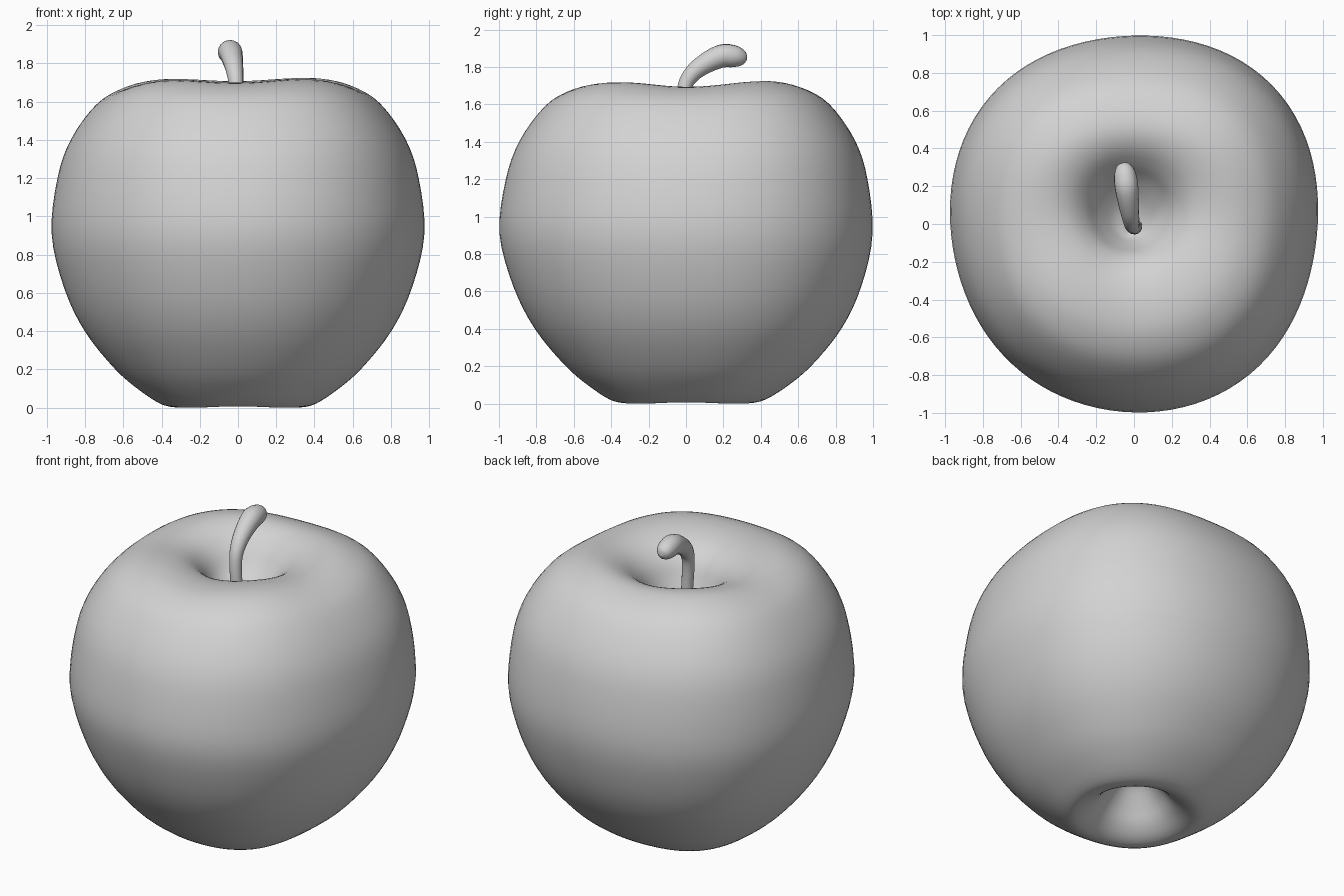
import bpy, bmesh
from math import cos, sin, pi, tau
from mathutils import Vector

default_cube = bpy.data.objects.get("Cube")
if default_cube:
    bpy.data.objects.remove(default_cube)


def make_material(name, value):
    material = bpy.data.materials.new(name)
    material.use_nodes = True
    colour = (value, value, value, 1)
    material.diffuse_color = colour
    for node in material.node_tree.nodes:
        if node.type == 'BSDF_PRINCIPLED':
            node.inputs["Base Color"].default_value = colour
    return material


def smooth_path(points, steps):
    """Run a smooth spline through all the points."""
    points = [Vector(p) for p in points]
    padded = [points[0]] + points + [points[-1]]
    result = []
    for a, b, c, d in zip(padded, padded[1:], padded[2:], padded[3:]):
        for i in range(steps):
            t = i / steps
            result.append((b * 2 + (c - a) * t
                           + (a * 2 - b * 5 + c * 4 - d) * t * t
                           + (b * 3 - a - c * 3 + d) * t ** 3) / 2)
    return result + [points[-1]]


def body_point(radius, height, angle):
    """Place a profile point, with uneven, lobed sides and rims."""
    diagonal = angle - pi / 4
    lobes = cos(4 * diagonal)
    spread = min(1, radius / 0.5)
    upper = max(0, height - 1) / 0.7
    flank = max(0, 1 - height / 0.9)
    lower = max(0, 1 - height / 0.5)
    # Sides are squarish and bulge unevenly along the diagonals
    bulge = (0.014 * (cos(diagonal) + cos(3 * diagonal))
             + (0.005 + 0.003 * upper) * (sin(diagonal) - sin(3 * diagonal))
             - 0.0125 * cos(2 * angle)
             + (0.012 + 0.01 * upper) * (1 + lobes)
             + (0.012 * upper + 0.025 * flank) * sin(angle))
    r = radius * (1 + bulge * spread)
    # Rims rise and fall with the lobes
    rise = 0.011 * lobes + 0.006 * cos(diagonal) - 0.007 * cos(2 * angle)
    z = height + spread * (upper * rise - lower * 0.005 * lobes)
    # The top hollow slants: its rim sits further back than its bottom
    fade = max(0, 1 - radius / 0.6) ** 2 * upper
    back = (0.9 * radius - 0.1 * max(0, 1 - radius / 0.2)) * fade
    return Vector((r * cos(angle) - 0.05 * fade, r * sin(angle) + back, z))


skin = make_material("plain grey", 0.65)

# Fruit body: half outline from the bottom hollow to the top hollow
outline = [(0, 0.27), (0.08, 0.25), (0.16, 0.16), (0.23, 0.07), (0.31, 0.014),
           (0.39, 0.009), (0.51, 0.08), (0.65, 0.2), (0.81, 0.4), (0.92, 0.63),
           (0.985, 0.91), (0.955, 1.2), (0.885, 1.41), (0.75, 1.6), (0.61, 1.685),
           (0.47, 1.707), (0.34, 1.675), (0.245, 1.6), (0.17, 1.49),
           (0.085, 1.4), (0, 1.37)]
profile = smooth_path(outline, 4)
segments = 96

bm = bmesh.new()
rings = [[bm.verts.new(body_point(r, z, tau * i / segments)) for i in range(segments)]
         for r, z in profile[1:-1]]
for below, above in zip(rings, rings[1:]):
    for i in range(segments):
        j = (i + 1) % segments
        bm.faces.new((below[i], below[j], above[j], above[i]))
for ring, (r, z) in ((rings[0], profile[0]), (rings[-1], profile[-1])):
    pole = bm.verts.new(body_point(0, z, 0))
    for i in range(segments):
        bm.faces.new((pole, ring[i], ring[(i + 1) % segments]))
bmesh.ops.recalc_face_normals(bm, faces=bm.faces)
for face in bm.faces:
    face.smooth = True
mesh = bpy.data.meshes.new("fruit_body")
bm.to_mesh(mesh)
bm.free()
mesh.materials.append(skin)
body = bpy.data.objects.new("fruit_body", mesh)
bpy.context.collection.objects.link(body)

# Stem: tapered tube that leans back and ends in a rounded knob
# Each point is x, y, z and the tube radius
stem_points = [(0.01, -0.01, 1.34, 0.035), (0.005, -0.02, 1.5, 0.035),
               (-0.009, -0.01, 1.68, 0.038), (-0.018, 0.035, 1.765, 0.046),
               (-0.029, 0.11, 1.822, 0.055), (-0.039, 0.19, 1.858, 0.062),
               (-0.046, 0.25, 1.858, 0.06), (-0.05, 0.29, 1.85, 0.049),
               (-0.051, 0.315, 1.843, 0.03), (-0.052, 0.326, 1.84, 0.002)]
curve = bpy.data.curves.new("stem", 'CURVE')
curve.dimensions = '3D'
curve.bevel_depth = 1
curve.bevel_resolution = 6
curve.use_fill_caps = True
stem_path = smooth_path(stem_points, 5)
spline = curve.splines.new('POLY')
spline.points.add(len(stem_path) - 1)
for point, (x, y, z, radius) in zip(spline.points, stem_path):
    point.co = (x, y, z, 1)
    point.radius = max(radius, 0.001)
spline.use_smooth = True
curve.materials.append(skin)
stem = bpy.data.objects.new("stem", curve)
bpy.context.collection.objects.link(stem)
